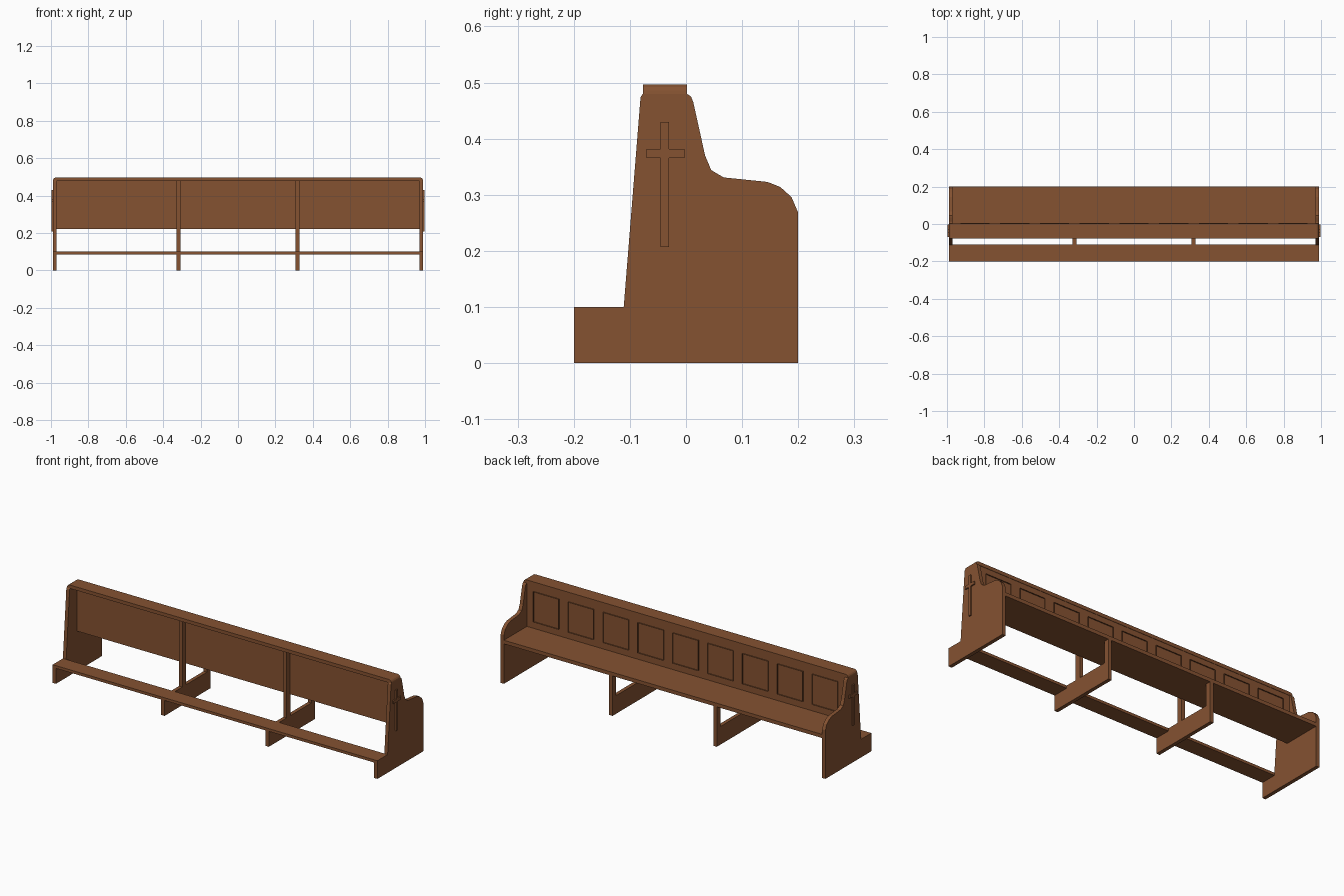
import bpy, bmesh, math

if "Cube" in bpy.data.objects:
    bpy.data.objects.remove(bpy.data.objects["Cube"])

wood = bpy.data.materials.new("warm brown wood")
wood.diffuse_color = (0.235, 0.085, 0.031, 1)
wood.use_nodes = True
wood.node_tree.nodes["Principled BSDF"].inputs["Base Color"].default_value = wood.diffuse_color


def finish(name, bm):
    bmesh.ops.recalc_face_normals(bm, faces=bm.faces[:])
    me = bpy.data.meshes.new(name)
    bm.to_mesh(me)
    bm.free()
    me.materials.append(wood)
    ob = bpy.data.objects.new(name, me)
    bpy.context.collection.objects.link(ob)
    return ob


def box(name, x0, x1, y0, y1, z0, z1):
    bm = bmesh.new()
    bmesh.ops.create_cube(bm, size=1)
    for v in bm.verts:
        v.co = ((x0 + x1) / 2 + v.co.x * (x1 - x0),
                (y0 + y1) / 2 + v.co.y * (y1 - y0),
                (z0 + z1) / 2 + v.co.z * (z1 - z0))
    return finish(name, bm)


def slab(name, pts, x0, x1):
    """Extrude a (y, z) outline along x."""
    bm = bmesh.new()
    f = bm.faces.new([bm.verts.new((x0, y, z)) for y, z in pts])
    r = bmesh.ops.extrude_face_region(bm, geom=[f])
    for v in r["geom"]:
        if isinstance(v, bmesh.types.BMVert):
            v.co.x = x1
    return finish(name, bm)


# End panels, with a raised cross on each outer face
END = [(-0.2, 0), (0.2, 0), (0.2, 0.268), (0.188, 0.296), (0.168, 0.314),
       (0.145, 0.323), (0.067, 0.331), (0.045, 0.344), (0.034, 0.37),
       (0.013, 0.465), (0.009, 0.475), (0.002, 0.48), (-0.077, 0.48),
       (-0.081, 0.474), (-0.111, 0.1), (-0.2, 0.1)]
CROSS = [(-0.045, 0.207), (-0.03, 0.207), (-0.03, 0.366), (-0.003, 0.366),
         (-0.003, 0.382), (-0.03, 0.382), (-0.03, 0.43), (-0.045, 0.43),
         (-0.045, 0.382), (-0.07, 0.382), (-0.07, 0.366), (-0.045, 0.366)]
for side, s in (("left", -1), ("right", 1)):
    slab(side + "_end_panel", END, s * 0.97, s * 0.99)
    slab(side + "_cross", CROSS, s * 0.985, s * 0.997)

# Middle supports: floor board with a rear post up to the rail and a seat post
SUPPORT = [(-0.2, 0), (0.2, 0), (0.2, 0.222), (0.17, 0.222), (0.17, 0.1),
           (-0.012, 0.1), (-0.012, 0.482), (-0.045, 0.482), (-0.045, 0.1),
           (-0.11, 0.1), (-0.11, 0.086), (-0.2, 0.086)]
for side, s in (("left", -1), ("right", 1)):
    slab(side + "_support", SUPPORT, s * 0.318 - 0.01, s * 0.318 + 0.01)

# Long boards
box("seat", -0.972, 0.972, -0.016, 0.2, 0.22, 0.24)
box("back_board", -0.972, 0.972, -0.016, 0.0, 0.22, 0.482)
box("kneeler", -0.972, 0.972, -0.2, -0.11, 0.085, 0.1)

# Top rail with rounded upper ends
rail = [(-0.99, 0.478), (0.99, 0.478)]
for cx, a0 in ((0.972, 0), (-0.972, 90)):
    for i in range(5):
        a = math.radians(a0 + i * 22.5)
        rail.append((cx + 0.018 * math.cos(a), 0.479 + 0.018 * math.sin(a)))
bm = bmesh.new()
front = bm.faces.new([bm.verts.new((x, -0.077, z)) for x, z in rail])
r = bmesh.ops.extrude_face_region(bm, geom=[front])
for v in r["geom"]:
    if isinstance(v, bmesh.types.BMVert):
        v.co.y = 0.002
finish("top_rail", bm)

# Row of nine moulded frames on the sitting side of the back
for i in range(9):
    bm = bmesh.new()
    cx, w, z0, z1 = (i - 4) * 0.2125, 0.078, 0.278, 0.444
    f = bm.faces.new([bm.verts.new(c) for c in (
        (cx - w, 0.006, z0), (cx - w, 0.006, z1),
        (cx + w, 0.006, z1), (cx + w, 0.006, z0))])
    bmesh.ops.inset_region(bm, faces=[f], thickness=0.01, use_boundary=True)
    bm.faces.remove(f)
    r = bmesh.ops.extrude_face_region(bm, geom=bm.faces[:])
    for v in r["geom"]:
        if isinstance(v, bmesh.types.BMVert):
            v.co.y = -0.001
    finish("back_frame_%d" % (i + 1), bm)
